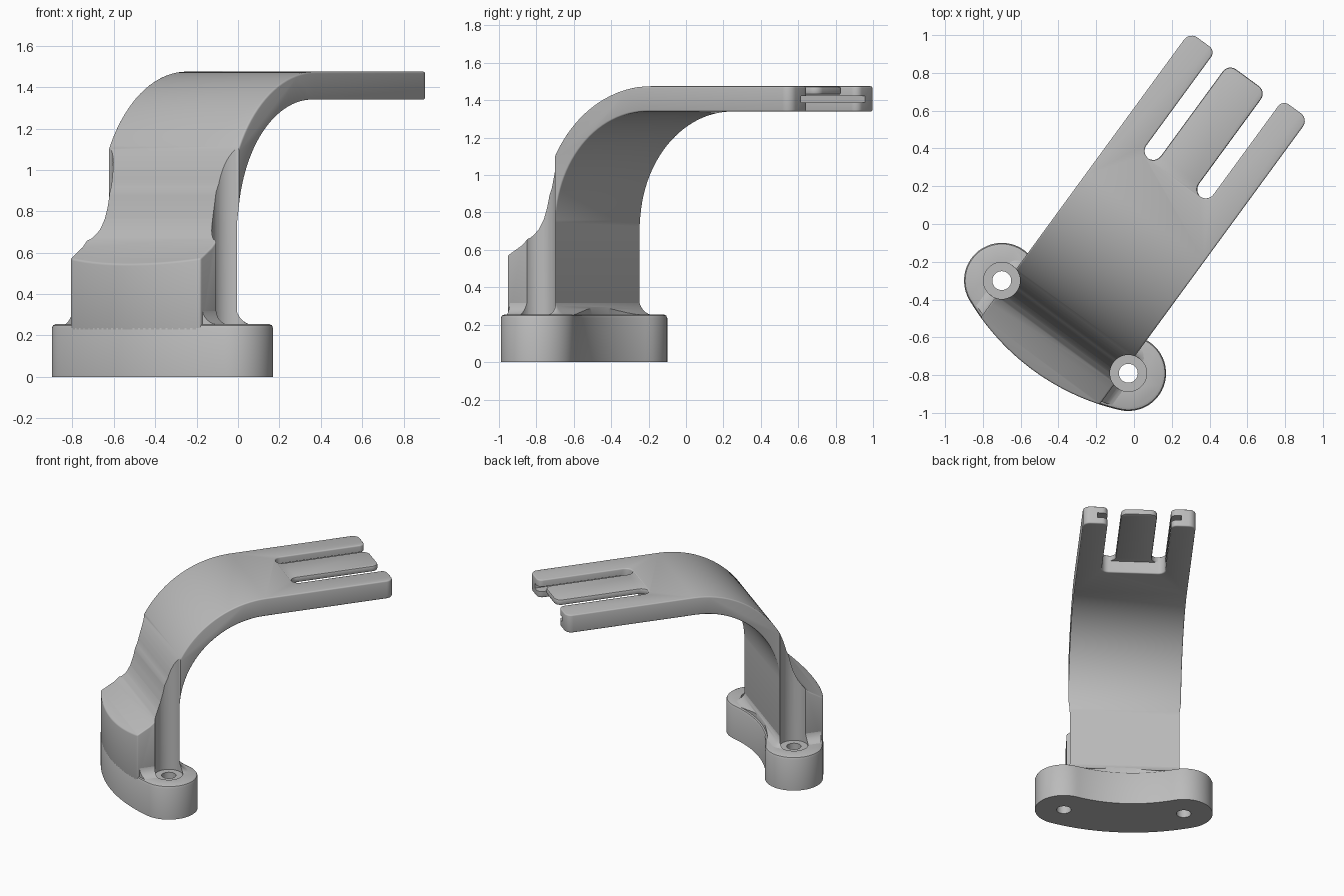
import bpy, bmesh, math
from mathutils import Matrix, Vector

old = bpy.data.objects.get("Cube")
if old:
    bpy.data.objects.remove(old)

grey = bpy.data.materials.new("plain grey")
grey.use_nodes = True
grey.diffuse_color = (0.5, 0.5, 0.5, 1)
grey.node_tree.nodes["Principled BSDF"].inputs["Base Color"].default_value = grey.diffuse_color

# Local frame: x across the arm, y along the arm, z up
HALF = 0.39
TOP, UNDER = 1.475, 1.34
HOLE = 0.415
PIVOT, SPINE = 0.97, 1.055
SWING = math.asin(HOLE / SPINE)


def loft(name, rings):
    """Closed solid through matching rings of points."""
    bm = bmesh.new()
    loops = [[bm.verts.new(p) for p in ring] for ring in rings]
    n = len(loops[0])
    for a, b in zip(loops, loops[1:]):
        for i in range(n):
            bm.faces.new((a[i], a[(i + 1) % n], b[(i + 1) % n], b[i]))
    bm.faces.new(loops[0])
    bm.faces.new(loops[-1])
    bmesh.ops.recalc_face_normals(bm, faces=bm.faces)
    mesh = bpy.data.meshes.new(name)
    bm.to_mesh(mesh)
    bm.free()
    mesh.materials.append(grey)
    ob = bpy.data.objects.new(name, mesh)
    bpy.context.collection.objects.link(ob)
    return ob


def at(outline, z):
    return [(x, y, z) for x, y in outline]


def prism(name, outline, z0, z1):
    return loft(name, [at(outline, z0), at(outline, z1)])


def apply(ob, kind, **settings):
    mod = ob.modifiers.new(kind.lower(), kind)
    for key, value in settings.items():
        setattr(mod, key, value)
    with bpy.context.temp_override(object=ob, active_object=ob, selected_objects=[ob]):
        bpy.ops.object.modifier_apply(modifier=mod.name)


def combine(ob, tool, operation):
    apply(ob, 'BOOLEAN', object=tool, operation=operation, solver='EXACT')
    bpy.data.objects.remove(tool)


def rounded(corners, steps=6):
    """Outline from (x, y, radius) right-angle corners."""
    out = []
    for i, (x, y, r) in enumerate(corners):
        p = Vector((x, y))
        if r == 0:
            out.append((x, y))
            continue
        a = (Vector(corners[i - 1][:2]) - p).normalized()
        b = (Vector(corners[(i + 1) % len(corners)][:2]) - p).normalized()
        for k in range(steps + 1):
            t = math.pi / 2 * k / steps
            out.append(tuple(p + a * r * (1 - math.sin(t)) + b * r * (1 - math.cos(t))))
    return out


def arc(cx, cy, r, a0, a1, steps):
    """Arc points; angle 0 points to -y and turns towards +x."""
    angles = [a0 + (a1 - a0) * i / steps for i in range(steps + 1)]
    return [(cx + r * math.sin(t), cy - r * math.cos(t)) for t in angles]


def kidney(r):
    """Curved slot shape around both screw holes."""
    s, pi = SWING, math.pi
    return (arc(0, PIVOT, SPINE + r, -s, s, 32)[:-1]
            + arc(HOLE, 0, r, s, s + pi, 24)[:-1]
            + arc(0, PIVOT, SPINE - r, s, -s, 32)[:-1]
            + arc(-HOLE, 0, r, pi - s, 2 * pi - s, 24)[:-1])


def bore(ob, r, z0, z1):
    for side in (-1, 1):
        circle = arc(side * HOLE, 0, r, 0, math.tau, 40)[:-1]
        combine(ob, prism("bore_cutter", circle, z0, z1), 'DIFFERENCE')


# Base foot with a softened top rim and two screw holes
base = loft("base_foot", [at(kidney(r), z) for r, z in
                          ((0.2, 0), (0.2, 0.235), (0.194, 0.249), (0.18, 0.255))])
bore(base, 0.05, -0.1, 0.5)
bore(base, 0.097, 0.245, 0.5)

# Side profile of the arm: front block, scooped neck, outer bend, inner bend
outer = [(y, z) for y, z in arc(0.72, 0.755, 0.72, -math.pi / 2 - 0.25, -math.pi, 24)]
inner = [(y, z) for y, z in arc(0.705, 0.725, 0.615, -math.pi, -math.pi / 2, 28)]
neck = [(-0.4, 0.22), (-0.4, 0.5), (-0.285, 0.545), (-0.217, 0.575), (-0.13, 0.625),
        (-0.085, 0.665), (-0.055, 0.71), (-0.03, 0.765), (-0.01, 0.83), (0.003, 0.89)]
profile = neck + outer + [(1.8, TOP), (1.8, UNDER)] + inner + [(0.09, 0.22)]
arm = loft("arm", [[(x, y, z) for y, z in profile] for x in (-0.6, 0.6)])

# Plan of the arm: curved front, forked end
GAP, ROOT, TIP = 0.22, 0.98, 1.65
turn = math.asin(HALF / (SPINE + 0.2))
fork = [(HALF, TIP, 0.05), (GAP, TIP, 0.04), (GAP, ROOT, 0.05)]
corners = fork + [(-x, y, r) for x, y, r in reversed(fork)]
front = arc(0, PIVOT, SPINE + 0.2, -turn, turn, 28)
plan = rounded([(*p, 0) for p in front] + corners)
combine(arm, prism("plan_trim", plan, 0, 2), 'INTERSECT')
apply(arm, 'BEVEL', width=0.017, segments=3, limit_method='ANGLE', angle_limit=math.radians(50))
bore(arm, 0.097, 0.1, 1.3)

# Grooves along the inner sides of the outer prongs
for side in (-1, 1):
    xs = (side * 0.15, side * 0.29)
    box = [(xs[0], 1.04), (xs[1], 1.04), (xs[1], 1.8), (xs[0], 1.8)]
    combine(arm, prism("groove_cutter", box, 1.387, 1.424), 'DIFFERENCE')

# Thin middle tongue, flared at its root so the slots end round
tip = rounded([(0.125, 0.9, 0), (0.125, 1.635, 0.05), (-0.125, 1.635, 0.05), (-0.125, 0.9, 0)])[1:-1]
root = arc(0.175, 1.03, 0.05, 0, -math.pi / 2, 6)
tongue_plan = ([(-0.175, 0.94), (0.175, 0.94)] + root + tip
               + [(-x, y) for x, y in reversed(root)])
tongue = prism("middle_tongue", tongue_plan, 1.43, TOP - 0.002)
apply(tongue, 'BEVEL', width=0.01, segments=2, limit_method='ANGLE', angle_limit=math.radians(50))

# Flare blending the column into the foot
rings = []
FLARE = 0.085
for i in range(9):
    t = math.pi / 2 * i / 8
    d = FLARE * (1 - math.sin(t)) - 0.002
    x, y0, y1, r = HALF + d, -0.4 - d, 0.09 + d, d + 0.015
    rings.append(at(rounded([(-x, y0, r), (x, y0, r), (x, y1, r), (-x, y1, r)]),
                    0.25 + FLARE * (1 - math.cos(t))))
flare = loft("column_flare", rings)
combine(flare, prism("foot_trim", kidney(0.184), 0, 1), 'INTERSECT')
bore(flare, 0.097, 0.1, 1)

# Place every part and shade it smooth with sharp creases
place = Matrix.Translation((-0.365, -0.545, 0)) @ Matrix.Rotation(math.radians(-36.2), 4, 'Z')
for ob in (base, arm, tongue, flare):
    ob.data.transform(place)
    with bpy.context.temp_override(object=ob, active_object=ob, selected_objects=[ob],
                                   selected_editable_objects=[ob]):
        bpy.ops.object.shade_smooth_by_angle(angle=math.radians(35))
